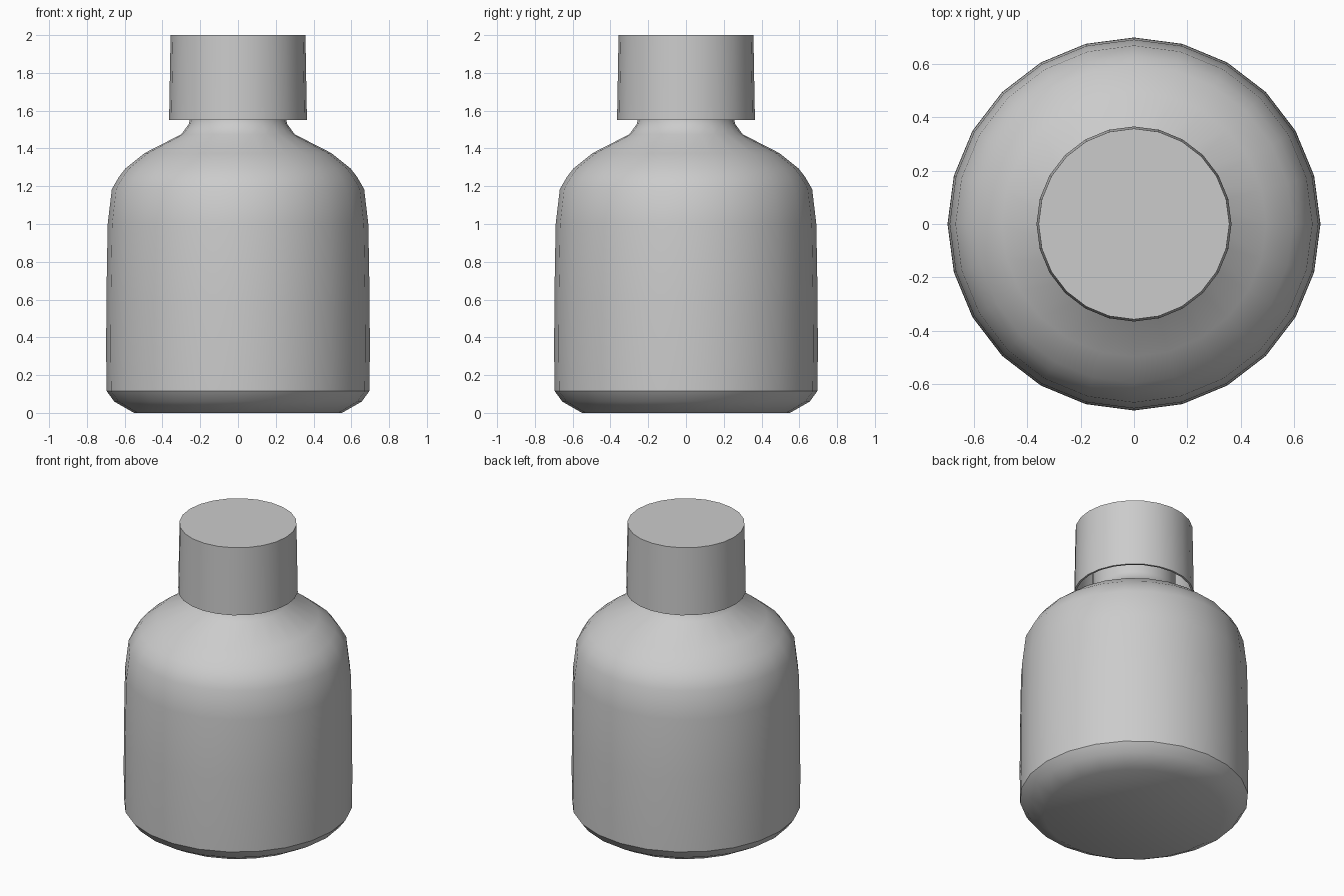
import bpy
import math

cube = bpy.data.objects.get("Cube")
if cube:
    bpy.data.objects.remove(cube, do_unlink=True)

SIDES = 24

# One plain grey for the whole bottle
grey = bpy.data.materials.new("plain grey")
grey.use_nodes = True
colour = (0.6, 0.6, 0.6, 1)
grey.diffuse_color = colour
grey.node_tree.nodes["Principled BSDF"].inputs["Base Color"].default_value = colour


def lathe(name, profile, smooth_angle):
    """Spin a (radius, height) profile, listed upwards along the outside, and close both ends."""
    verts, faces = [], []
    for r, z in profile:
        for i in range(SIDES):
            a = math.tau * i / SIDES
            verts.append((r * math.cos(a), r * math.sin(a), z))
    for k in range(len(profile) - 1):
        for i in range(SIDES):
            j = (i + 1) % SIDES
            low, high = k * SIDES, (k + 1) * SIDES
            faces.append((low + i, low + j, high + j, high + i))
    faces.append(tuple(reversed(range(SIDES))))
    faces.append(tuple(range(len(verts) - SIDES, len(verts))))
    mesh = bpy.data.meshes.new(name)
    mesh.from_pydata(verts, [], faces)
    mesh.materials.append(grey)
    obj = bpy.data.objects.new(name, mesh)
    bpy.context.collection.objects.link(obj)
    bpy.ops.object.select_all(action="DESELECT")
    obj.select_set(True)
    bpy.context.view_layer.objects.active = obj
    bpy.ops.object.shade_smooth_by_angle(angle=math.radians(smooth_angle))
    return obj


# Bottle body with bevelled base, rounded shoulder and narrow neck
lathe("bottle_body", [
    (0.55, 0), (0.655, 0.06), (0.695, 0.115), (0.698, 0.3), (0.697, 0.6),
    (0.69, 1.0), (0.668, 1.185), (0.63, 1.25), (0.595, 1.295), (0.495, 1.375),
    (0.30, 1.475), (0.26, 1.53), (0.254, 1.56), (0.254, 1.9),
], 33)

# Hollow cap, from its inner ceiling down and round the rim to the top
lathe("cap", [
    (0.342, 1.97), (0.352, 1.55), (0.365, 1.55), (0.357, 2.0),
], 33)
